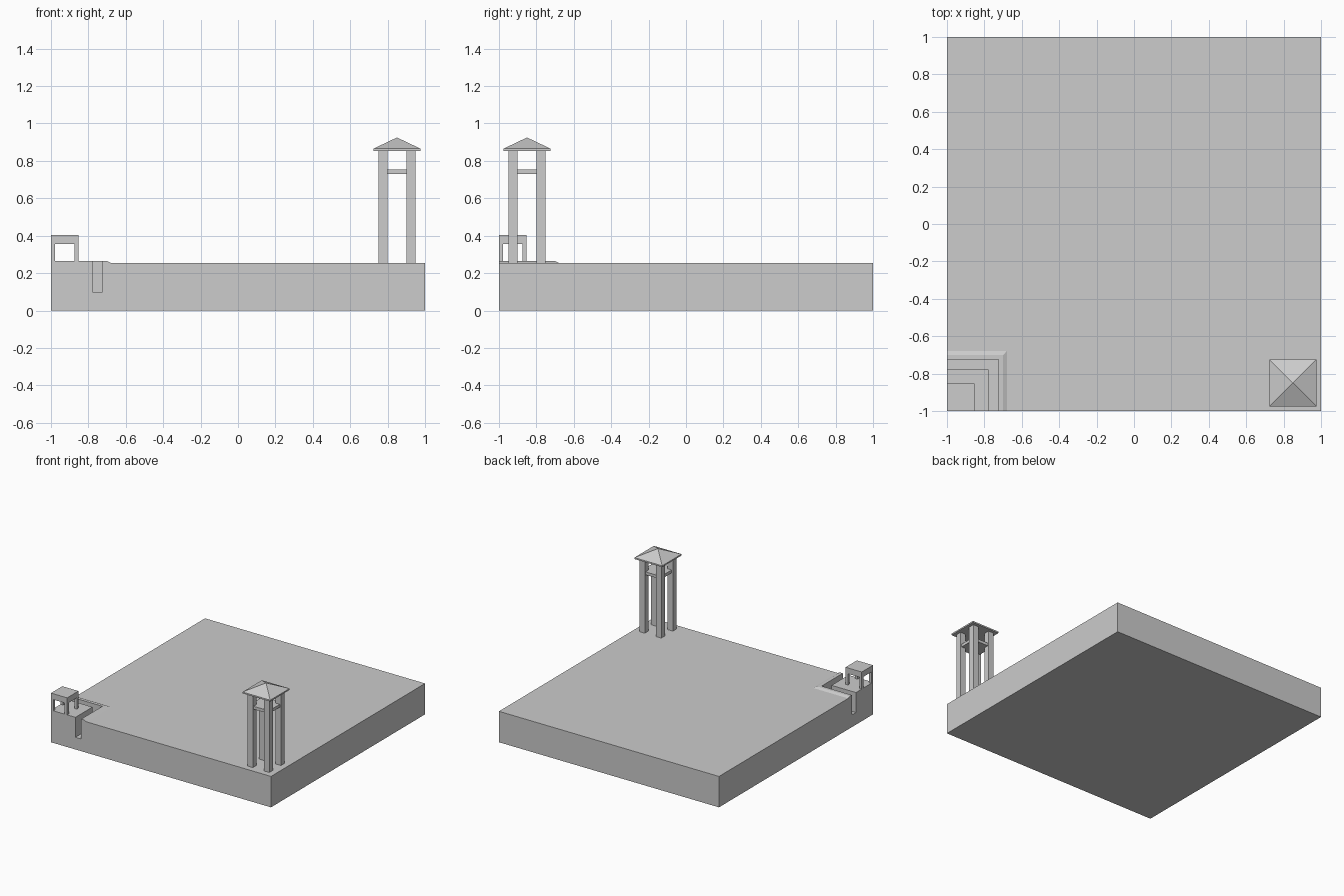
import bpy, bmesh

if "Cube" in bpy.data.objects:
    bpy.data.objects.remove(bpy.data.objects["Cube"])

stone = bpy.data.materials.new("plain_grey")
stone.diffuse_color = (0.604, 0.604, 0.604, 1)
stone.use_nodes = True
stone.node_tree.nodes["Principled BSDF"].inputs["Base Color"].default_value = stone.diffuse_color


def finish(name, bm):
    bmesh.ops.remove_doubles(bm, verts=bm.verts, dist=1e-5)
    bmesh.ops.recalc_face_normals(bm, faces=bm.faces)
    me = bpy.data.meshes.new(name)
    bm.to_mesh(me)
    bm.free()
    me.materials.append(stone)
    ob = bpy.data.objects.new(name, me)
    bpy.context.collection.objects.link(ob)
    return ob


def box(name, x0, x1, y0, y1, z0, z1):
    bm = bmesh.new()
    bmesh.ops.create_cube(bm, size=1)
    for v in bm.verts:
        v.co = (x1 if v.co.x > 0 else x0,
                y1 if v.co.y > 0 else y0,
                z1 if v.co.z > 0 else z0)
    return finish(name, bm)


def four_posts(name, lo_x, hi_x, lo_y, hi_y, w, z0, z1):
    for i, x in enumerate((lo_x, hi_x - w)):
        for j, y in enumerate((lo_y, hi_y - w)):
            box(f"{name}_{i}{j}", x, x + w, y, y + w, z0, z1)


# Ground slab: corner profile (distance from corner, height) swept as L-shaped bands
G, M = 0.254, 0.264
profile = [(0.222, M), (0.222, 0.10), (0.275, 0.10), (0.275, M),
           (0.30, M), (0.322, G), (2.0, G)]
bm = bmesh.new()
corner = bm.verts.new((-1, -1, M))
rows = [[bm.verts.new(p) for p in ((-1, d - 1, z), (d - 1, d - 1, z), (d - 1, -1, z))]
        for d, z in profile]
bm.faces.new([corner, rows[0][2], rows[0][1], rows[0][0]])
for a, b in zip(rows, rows[1:]):
    for k in (0, 1):
        bm.faces.new([a[k], a[k + 1], b[k + 1], b[k]])
base = [bm.verts.new(p) for p in ((-1, -1, 0), (-1, 1, 0), (1, 1, 0), (1, -1, 0))]
last = rows[-1]
bm.faces.new(base)
bm.faces.new([corner] + [r[2] for r in rows] + [base[3], base[0]])   # front
bm.faces.new([corner] + [r[0] for r in rows] + [base[1], base[0]])   # left
bm.faces.new([last[0], last[1], base[2], base[1]])                   # back
bm.faces.new([last[1], last[2], base[3], base[2]])                   # right
finish("ground_slab", bm)

# Corner kiosk: thin posts and a thick flat roof
K = -0.853
four_posts("kiosk_post", -1, K, -1, K, 0.022, M, 0.356)
box("kiosk_roof", -1, K, -1, K, 0.356, 0.404)

# Watchtower: four legs, platform and hipped roof
four_posts("tower_leg", 0.75, 0.95, -0.95, -0.75, 0.05, G, 0.855)
box("tower_platform", 0.76, 0.94, -0.94, -0.76, 0.73, 0.754)

cx, cy, r = 0.85, -0.85, 0.126
bm = bmesh.new()
ring = [(-r, -r), (r, -r), (r, r), (-r, r)]
low = [bm.verts.new((cx + x, cy + y, 0.853)) for x, y in ring]
eave = [bm.verts.new((cx + x, cy + y, 0.865)) for x, y in ring]
apex = bm.verts.new((cx, cy, 0.925))
bm.faces.new(low)
for i in range(4):
    j = (i + 1) % 4
    bm.faces.new([low[i], low[j], eave[j], eave[i]])
    bm.faces.new([eave[i], eave[j], apex])
finish("tower_roof", bm)
